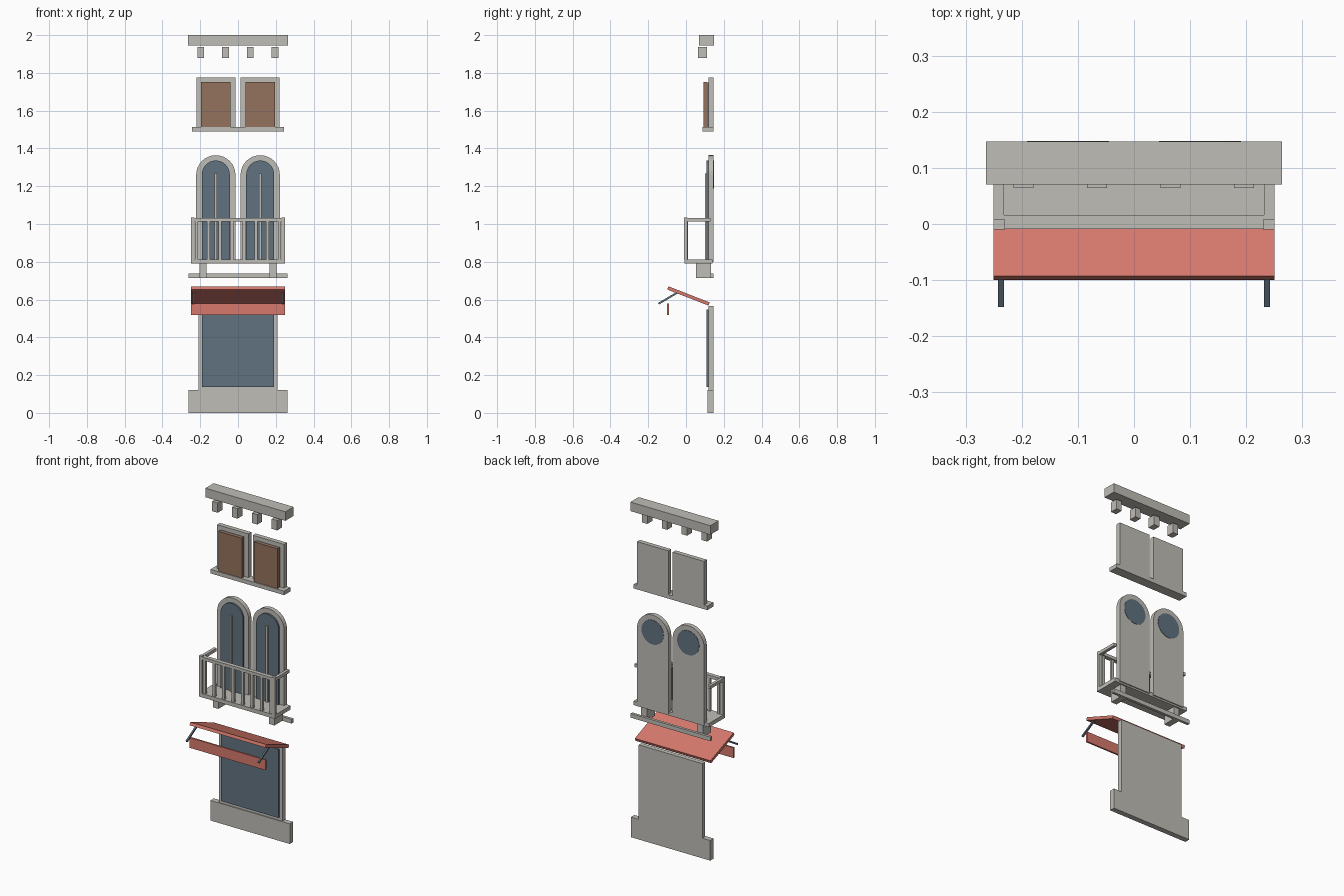
import bpy, bmesh, math

cube = bpy.data.objects.get("Cube")
if cube:
    bpy.data.objects.remove(cube, do_unlink=True)


def material(name, r, g, b):
    m = bpy.data.materials.new(name)
    m.use_nodes = True
    m.diffuse_color = (r, g, b, 1)
    m.node_tree.nodes["Principled BSDF"].inputs["Base Color"].default_value = (r, g, b, 1)
    return m


stone = material("pale stone", 0.53, 0.51, 0.47)
glass = material("blue grey glass", 0.12, 0.17, 0.215)
wood = material("brown wood", 0.30, 0.17, 0.11)
fabric = material("coral fabric", 0.67, 0.19, 0.15)


def finish(bm, name, mat):
    bmesh.ops.recalc_face_normals(bm, faces=bm.faces)
    mesh = bpy.data.meshes.new(name)
    bm.to_mesh(mesh)
    bm.free()
    mesh.materials.append(mat)
    obj = bpy.data.objects.new(name, mesh)
    bpy.context.collection.objects.link(obj)
    return obj


def box(name, mat, x, y, z, tilt=0):
    """Box from (min, max) ranges, tilted in degrees about its own x axis."""
    bm = bmesh.new()
    bmesh.ops.create_cube(bm, size=1)
    bmesh.ops.scale(bm, verts=bm.verts, vec=(x[1] - x[0], y[1] - y[0], z[1] - z[0]))
    obj = finish(bm, name, mat)
    obj.location = [(a + b) / 2 for a, b in (x, y, z)]
    obj.rotation_euler.x = math.radians(tilt)
    return obj


def wide(name, mat, half, y, z, tilt=0):
    return box(name, mat, (-half, half), y, z, tilt)


def at(name, mat, centre, width, y, z, tilt=0):
    return box(name, mat, (centre - width / 2, centre + width / 2), y, z, tilt)


def prism(name, mat, points, y):
    """Extrude an x-z outline between two depths."""
    bm = bmesh.new()
    face = bm.faces.new([bm.verts.new((px, y[0], pz)) for px, pz in points])
    new = bmesh.ops.extrude_face_region(bm, geom=[face])["geom"]
    bmesh.ops.translate(bm, vec=(0, y[1] - y[0], 0),
                        verts=[v for v in new if isinstance(v, bmesh.types.BMVert)])
    return finish(bm, name, mat)


def arc(cx, cz, r, turn, n):
    return [(cx + r * math.cos(turn * i / n), cz + r * math.sin(turn * i / n))
            for i in range(n + 1)]


def arch(name, mat, cx, half, base, spring, y):
    points = [(cx - half, base), (cx + half, base)] + arc(cx, spring, half, math.pi, 16)
    prism(name, mat, points, y)


BACK = 0.146
WALL = (0.119, BACK)
PANE = (0.109, 0.12)
SIDES = (("right", -1), ("left", 1))

# Ground floor: plinth, shop front and glazing
wide("plinth", stone, 0.262, (0.114, BACK), (0, 0.12))
wide("shop_frame", stone, 0.21, WALL, (0.1, 0.565))
wide("shop_glass", glass, 0.19, PANE, (0.138, 0.547))

# Awning: sloped cover, hanging valance and struts
wide("awning_cover", fabric, 0.25, (-0.104, 0.13), (0.61, 0.628), -21.3)
wide("awning_valance", fabric, 0.25, (-0.1, -0.09), (0.519, 0.58))
for side, s in SIDES:
    at(side + "_awning_strut", glass, s * 0.237, 0.01,
       (-0.1535, -0.0385), (0.602, 0.612), 30.5)

# String course and balcony floor on brackets
wide("string_course", stone, 0.263, (0.13, BACK), (0.713, 0.738))
wide("balcony_floor", stone, 0.25, (-0.009, 0.14), (0.79, 0.813))
for side, s in SIDES:
    at(side + "_balcony_bracket", stone, s * 0.185, 0.037, (0.053, 0.132), (0.715, 0.792))

# Balcony railing
wide("front_rail", stone, 0.25, (-0.009, 0.016), (1.013, 1.031))
for side, s in SIDES:
    at(side + "_side_rail", stone, s * 0.241, 0.018, (-0.009, 0.13), (1.013, 1.031))
    at(side + "_corner_post", stone, s * 0.24, 0.02, (-0.01, 0.008), (0.81, 1.035))
for i in range(8):
    at("baluster", stone, -0.22 + 0.44 * i / 7, 0.016, (-0.004, 0.01), (0.81, 1.015))

# Arched balcony windows, with a round pane through to the rear
for side, s in SIDES:
    cx = s * 0.1175
    arch(side + "_arched_frame", stone, cx, 0.104, 0.8, 1.26, WALL)
    arch(side + "_arched_glass", glass, cx, 0.074, 0.812, 1.262, PANE)
    prism(side + "_round_pane", glass, arc(cx, 1.262, 0.073, math.tau, 32)[:-1],
          (0.112, 0.148))
    at(side + "_mullion", stone, cx, 0.012, (0.1, 0.11), (0.81, 1.267))

# Upper windows with closed shutters on a shared sill
wide("upper_sill", stone, 0.243, (0.088, BACK), (1.49, 1.514))
for side, s in SIDES:
    cx = s * 0.1175
    at(side + "_upper_frame", stone, cx, 0.206, WALL, (1.512, 1.775))
    at(side + "_upper_glass", glass, cx, 0.15, PANE, (1.512, 1.75))
    at(side + "_shutter", wood, cx, 0.155, (0.093, 0.11), (1.512, 1.752))

# Cornice with corbels below it
wide("cornice", stone, 0.264, (0.07, 0.147), (1.946, 2.0))
for i in range(4):
    at("corbel", stone, -0.197 + 0.131 * i, 0.036, (0.064, 0.11), (1.878, 1.937))
